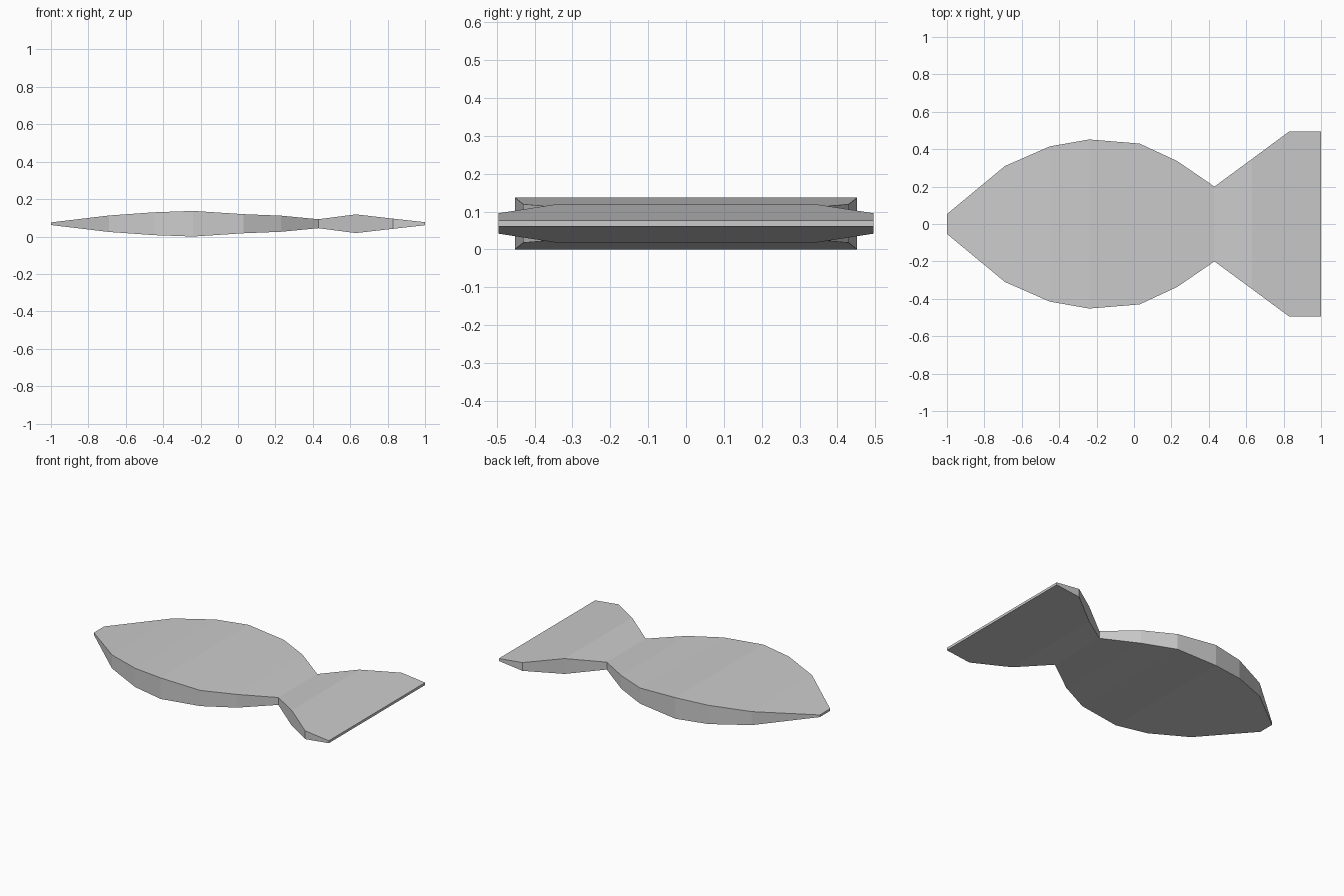
import bpy
import bmesh

if "Cube" in bpy.data.objects:
    bpy.data.objects.remove(bpy.data.objects["Cube"])

MID_Z = 0.0685

# Stations along the fish: x, half width, half thickness
body = [(-1.0, 0.053, 0.007), (-0.69, 0.31, 0.044), (-0.45, 0.415, 0.061),
        (-0.24, 0.452, 0.0685), (0.03, 0.43, 0.051), (0.23, 0.337, 0.043)]
waist = [(0.43, 0.2, 0.024)]
tail = [(0.63, 0.347, 0.05), (0.83, 0.495, 0.027), (1.0, 0.495, 0.008)]


def loft(name, stations):
    """Join rectangular cross-sections into one closed flat-shaded solid."""
    bm = bmesh.new()
    rings = [[bm.verts.new((x, sy * w, MID_Z + sz * t))
              for sy, sz in ((-1, -1), (1, -1), (1, 1), (-1, 1))]
             for x, w, t in stations]
    for a, b in zip(rings, rings[1:]):
        for i in range(4):
            j = (i + 1) % 4
            bm.faces.new((a[i], a[j], b[j], b[i]))
    bm.faces.new(rings[0])
    bm.faces.new(rings[-1])
    bmesh.ops.recalc_face_normals(bm, faces=bm.faces)
    mesh = bpy.data.meshes.new(name)
    bm.to_mesh(mesh)
    bm.free()
    obj = bpy.data.objects.new(name, mesh)
    bpy.context.collection.objects.link(obj)
    return obj


# Flat fish: leaf-shaped body, narrow waist and flared tail in one skin
loft("fish_body_and_tail", body + waist + tail)
